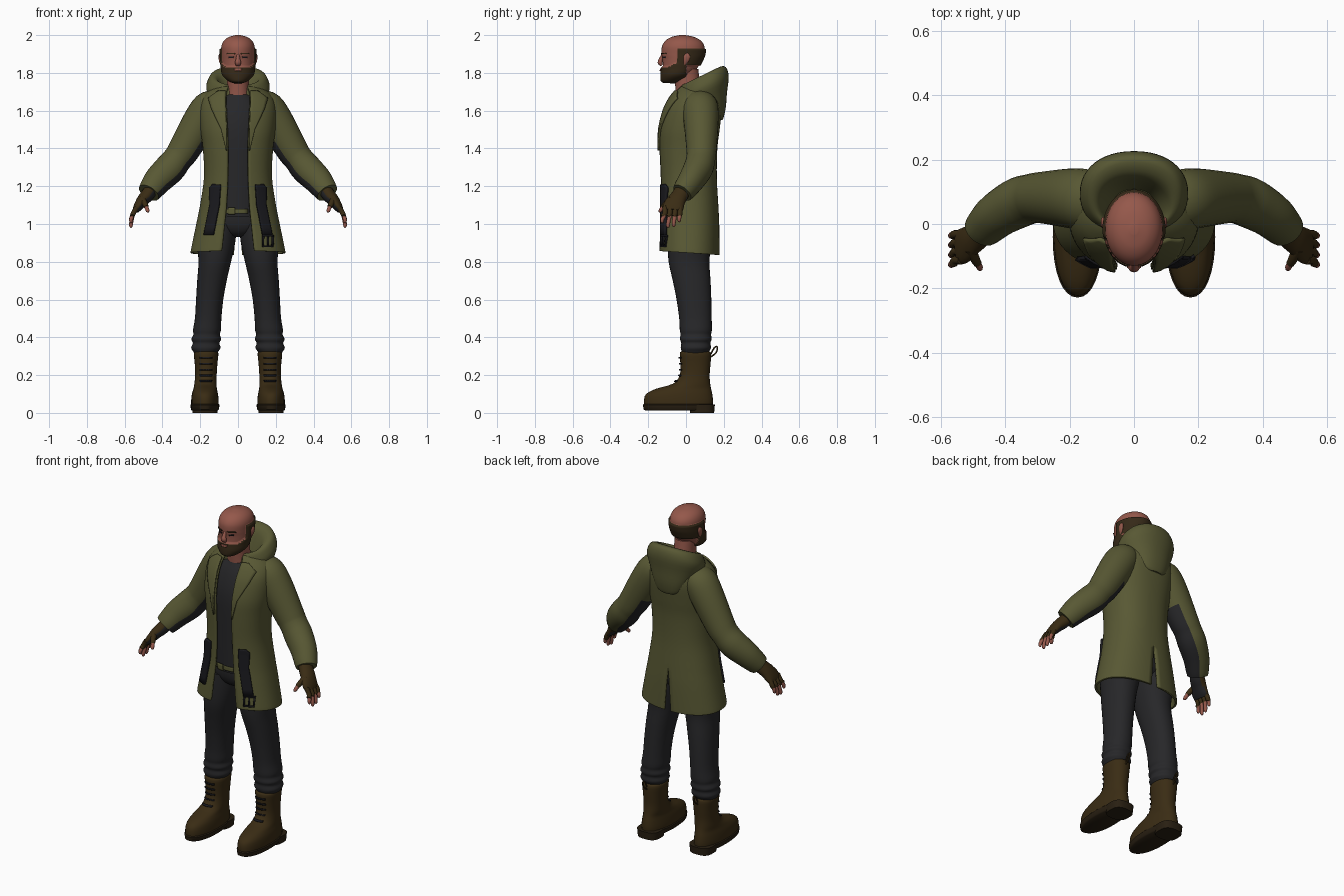
import bpy, bmesh, math
from mathutils import Vector
from mathutils.bvhtree import BVHTree


def material(name, col):
    m = bpy.data.materials.new(name)
    m.diffuse_color = (*col, 1)
    return m


SKIN = material("skin", (0.30, 0.098, 0.07))
GREEN = material("olive_cloth", (0.098, 0.098, 0.034))
BLACK = material("black_cloth", (0.020, 0.020, 0.022))
BROWN = material("brown_leather", (0.042, 0.025, 0.007))
HAIR = material("brown_hair", (0.036, 0.022, 0.009))
SOLE = material("dark_sole", (0.022, 0.014, 0.006))
DARK = material("dark_strap", (0.010, 0.010, 0.013))


def make(name, bm, mats, mirror=False, solid=0, rule=None, angle=50, fix=True):
    if fix:
        bmesh.ops.recalc_face_normals(bm, faces=bm.faces[:])
    bm.normal_update()
    if rule:
        for f in bm.faces:
            f.material_index = rule(f.calc_center_median(), f.normal)
    me = bpy.data.meshes.new(name)
    bm.to_mesh(me)
    bm.free()
    for m in mats:
        me.materials.append(m)
    me.shade_smooth()
    me.set_sharp_from_angle(angle=math.radians(angle))
    ob = bpy.data.objects.new(name, me)
    bpy.context.collection.objects.link(ob)
    if mirror:
        ob.modifiers.new("mirror", 'MIRROR')
    if solid:
        s = ob.modifiers.new("thickness", 'SOLIDIFY')
        s.thickness, s.offset = solid, 0
    return ob


def smooth_rows(rows, steps):
    """Catmull-Rom interpolation of rows of numbers."""
    out = []
    for i in range(len(rows) - 1):
        p = [rows[max(0, min(len(rows) - 1, i + k))] for k in (-1, 0, 1, 2)]
        for s in range(steps):
            t = s / steps
            out.append([0.5 * (2 * b + (c - a) * t + (2 * a - 5 * b + 4 * c - d) * t * t
                               + (3 * b - a - 3 * c + d) * t ** 3) for a, b, c, d in zip(*p)])
    return out + [list(rows[-1])]


def skin_rings(rings, closed=True):
    bm = bmesh.new()
    vs = [[bm.verts.new(p) for p in r] for r in rings]
    n = len(vs[0])
    for a, b in zip(vs, vs[1:]):
        for i in range(n if closed else n - 1):
            j = (i + 1) % n
            bm.faces.new((a[i], a[j], b[j], b[i]))
    if closed:
        bm.faces.new(vs[0])
        bm.faces.new(vs[-1])
    return bm


def power(v, e):
    return math.copysign(abs(v) ** e, v)


def loft(name, rows, mats, n=32, steps=3, e=0.92, **kw):
    """Stacked rings: z, centre x, centre y, radius x, radius y, tilt."""
    rings = []
    for z, cx, cy, rx, ry, k in smooth_rows([tuple(r) + (0,) * (6 - len(r)) for r in rows], steps):
        ring = []
        for i in range(n):
            a = math.tau * i / n
            dy = -ry * power(math.cos(a), e)
            ring.append((cx + rx * power(math.sin(a), e), cy + dy, z + k * dy))
        rings.append(ring)
    return make(name, skin_rings(rings), mats, **kw)


def tube(name, rows, mats, n=16, steps=3, mirror=True, **kw):
    """Swept path: x, y, z, radius along y, radius across."""
    pts = smooth_rows(rows, steps)
    rings = []
    for i, (x, y, z, ru, rv) in enumerate(pts):
        t = (Vector(pts[min(i + 1, len(pts) - 1)][:3]) - Vector(pts[max(i - 1, 0)][:3])).normalized()
        u = Vector((0, 1, 0.01))
        u = (u - t * u.dot(t)).normalized()
        v = t.cross(u)
        rings.append([Vector((x, y, z)) + u * ru * math.cos(a) + v * rv * math.sin(a)
                      for a in (math.tau * k / n for k in range(n))])
    return make(name, skin_rings(rings), mats, mirror=mirror, **kw)


def strip(name, base, rows, mats, off, thick=0.006, cols=6, steps=4, **kw):
    """Plate laid on the front of another part. Rows: z, x from, x to."""
    tree = BVHTree.FromPolygons([v.co for v in base.data.vertices],
                                [p.vertices[:] for p in base.data.polygons])
    rings = []
    for (z, a, b), (z2, a2, b2) in zip(rows, rows[1:]):
        for s in range(steps + 1):
            t = s / steps
            ring = []
            for i in range(cols + 1):
                x = (a + (a2 - a) * t) + (b + (b2 - b) * t - a - (a2 - a) * t) * i / cols
                o = Vector((x, -1, z + (z2 - z) * t))
                hit, nor, *_ = tree.ray_cast(o, Vector((0, 1, 0)))
                if hit is None:
                    hit, nor, *_ = tree.find_nearest(Vector((x, -0.12, o.z)))
                ring.append(hit + nor * (off if nor.y < 0 else -off))
            if s or not rings:
                rings.append(ring)
    return make(name, skin_rings(rings, False), mats, solid=thick, **kw)


# Head with beard and a band of hair
def hairy(c):
    band = c.y > -0.045 and 1.84 < c.z < 1.928
    beard = c.y < 0.0 and c.z < 1.832 + max(0, c.y + 0.09) * 0.5
    return band or beard


head = loft("head", [(1.75, 0, -.085, .02, .025), (1.76, 0, -.075, .045, .05), (1.79, 0, -.05, .075, .077),
                     (1.83, 0, -.03, .083, .093), (1.87, 0, -.02, .087, .104), (1.90, 0, -.017, .088, .112),
                     (1.94, 0, -.015, .088, .112), (1.97, 0, -.015, .075, .094), (1.99, 0, -.017, .049, .06),
                     (2.0, 0, -.018, .012, .014)], [SKIN, HAIR], n=72, steps=7, e=1,
            rule=lambda c, n: int(hairy(c)))
for v in head.data.vertices:
    if hairy(v.co):
        d = v.co - Vector((0, -0.02, 1.87))
        v.co += Vector((d.x, d.y, d.z * 0.3)).normalized() * 0.009
tube("nose", [(0, -.122, 1.9, .006, .008), (0, -.132, 1.875, .01, .011), (0, -.137, 1.855, .013, .017),
              (0, -.128, 1.84, .008, .012)], [SKIN], mirror=False)
tube("ear", [(.088, -.008, 1.845, .006, .005), (.094, 0, 1.865, .015, .007), (.096, .005, 1.89, .017, .007),
             (.092, .005, 1.903, .007, .004)], [SKIN])
strip("eye", head, [(1.887, .022, .05), (1.879, .024, .048)], [DARK], .001, .003, mirror=True)
strip("eyebrow", head, [(1.905, .015, .056), (1.899, .014, .058)], [HAIR], .002, .005, mirror=True)
strip("lips", head, [(1.822, -.02, .02), (1.81, -.016, .016)], [SKIN], .003, .006)
loft("neck", [(1.64, 0, .02, .07, .07), (1.72, 0, .01, .058, .066), (1.82, 0, 0, .06, .065)], [SKIN])

# Shirt, belt and trousers
shirt = loft("shirt", [(1.04, 0, .02, .14, .13), (1.3, 0, .01, .145, .125), (1.5, 0, .015, .155, .13),
                       (1.62, 0, .03, .13, .115), (1.675, 0, .025, .085, .082), (1.69, 0, .02, .06, .07)], [BLACK])
strip("belt", shirt, [(1.08, -.075, .05), (1.055, -.075, .05)], [GREEN], .006)
strip("belt_buckle", shirt, [(1.088, -.05, -.015), (1.05, -.05, -.015)], [GREEN], .012)
loft("hips", [(.93, 0, .02, .03, .05), (.95, 0, .02, .10, .09), (1.0, 0, .02, .17, .115),
              (1.08, 0, .02, .155, .12)], [BLACK])
loft("trouser_leg", [(1.0, .10, .02, .095, .115), (.9, .115, .018, .1, .115), (.8, .123, .016, .086, .108),
                     (.7, .138, .03, .078, .1), (.6, .15, .042, .072, .092), (.5, .158, .05, .07, .086),
                     (.44, .164, .052, .074, .085), (.415, .166, .052, .07, .081), (.39, .168, .052, .079, .084),
                     (.37, .169, .052, .07, .077), (.345, .17, .052, .078, .08), (.325, .171, .05, .066, .072),
                     (.3, .172, .05, .05, .06)], [BLACK], mirror=True)

# Boots with soles, laces and pull loop
boot = loft("boot", [(.02, .175, -.04, .07, .178), (.06, .175, -.04, .073, .183), (.1, .175, -.036, .069, .175),
                     (.128, .174, -.012, .062, .145), (.155, .172, .03, .059, .098), (.2, .17, .046, .057, .079),
                     (.26, .169, .05, .06, .08), (.315, .169, .05, .065, .083), (.325, .169, .05, .055, .073)],
            [BROWN], mirror=True)
loft("sole", [(.012, .175, -.04, .068, .172), (.018, .175, -.04, .074, .184), (.042, .175, -.04, .077, .188),
              (.047, .175, -.04, .072, .183)], [SOLE], steps=1, mirror=True)
loft("heel", [(0, .175, .085, .066, .064), (.045, .175, .085, .07, .068)], [SOLE], steps=1, e=.7, mirror=True)
for i in range(5):
    z = .165 + i * .032
    strip("lace_%d" % i, boot, [(z + .004, .14, .2), (z - .004, .14, .2)], [DARK], .005, steps=1, mirror=True)
tube("boot_loop", [(.17, .125, .3, .004, .004), (.17, .15, .345, .004, .004), (.17, .165, .35, .004, .004),
                   (.17, .16, .32, .004, .004), (.17, .13, .295, .004, .004)], [BROWN], n=8)

# Coat body: half shell, open in front, with a vent at the back
# Rows: z, half width, front y, back y, half opening, half vent, tilt
coat_rows = [(.848, .245, -.14, .172, .088, .022, -.07), (.87, .242, -.14, .172, .083, .02, -.05),
             (1.0, .215, -.135, .17, .07, .01, 0), (1.1, .195, -.13, .165, .06, 0, 0),
             (1.25, .174, -.132, .157, .053, 0, 0), (1.4, .18, -.138, .16, .052, 0, 0),
             (1.5, .193, -.136, .172, .055, 0, 0), (1.6, .198, -.112, .183, .06, 0, 0),
             (1.66, .185, -.082, .178, .062, 0, 0), (1.7, .15, -.052, .16, .06, 0, 0),
             (1.725, .105, -.03, .135, .05, 0, 0)]
rings = []
for z, rx, yf, yb, gap, vent, k in smooth_rows(coat_rows, 4):
    e = 0.87
    a0, a1 = (math.asin((max(0, g) / rx) ** (1 / e)) for g in (gap, vent))
    ring = []
    for i in range(33):
        a = a0 + (math.pi - a1 - a0) * i / 32
        y = (yf + yb) / 2 - (yb - yf) / 2 * power(math.cos(a), e)
        ring.append((0 if i == 32 and vent <= .0005 else rx * abs(math.sin(a)) ** e, y, z + k * y))
    rings.append(ring)
coat = make("coat_body", skin_rings(rings, False), [GREEN], mirror=True, solid=.012)

# Lapels, pocket straps and hanging buckle
strip("lapel", coat, [(1.695, .064, .10), (1.66, .064, .15), (1.6, .062, .132), (1.5, .058, .085),
                      (1.39, .055, .06)], [GREEN], .012, .01, mirror=True)
strip("pocket_strap", coat, [(1.21, .088, .125), (1.19, .088, .14), (1.1, .094, .14), (.94, .125, .172)],
      [DARK], .014, .014, mirror=True)
for i, (z0, z1, xa, xb) in enumerate([(.94, .932, .125, .18), (.885, .877, .125, .18), (.932, .885, .125, .133),
                                      (.932, .885, .15, .157), (.932, .885, .172, .18)]):
    strip("buckle_bar_%d" % i, coat, [(z0, xa, xb), (z1, xa, xb)], [DARK], .012, .009, steps=2)

# Hood lying around the neck and down the back
loft("hood", [(1.55, 0, .175, .045, .018, 0), (1.565, 0, .165, .075, .035, .05), (1.61, 0, .143, .108, .068, .15),
              (1.66, 0, .105, .145, .112, .33), (1.72, 0, .095, .168, .131, .42), (1.765, 0, .09, .156, .126, .46),
              (1.783, 0, .082, .138, .11, .48), (1.772, 0, .065, .112, .086, .48), (1.72, 0, .05, .085, .075, .4),
              (1.68, 0, .04, .072, .068, .2)], [GREEN], n=48, mirror=False)

# Sleeves, dark along the inside of the forearm
inner = Vector((-.75, 0, -.65))
tube("sleeve", [(.11, .07, 1.64, .085, .07), (.15, .075, 1.615, .095, .092), (.2, .08, 1.54, .092, .094),
                (.285, .082, 1.395, .08, .084), (.32, .078, 1.345, .077, .078), (.36, .065, 1.295, .078, .082),
                (.42, .03, 1.235, .07, .076), (.458, -.005, 1.185, .062, .066), (.472, -.02, 1.165, .056, .06)],
     [GREEN, BLACK], n=28, steps=4,
     rule=lambda c, n: int(c.z < 1.42 and n.dot(inner) > .62))

# Fingerless gloves and fingers
palm = Vector((-.9, 0, -.4))
tube("glove", [(.445, .0, 1.205, .04, .035), (.478, -.03, 1.155, .044, .036), (.505, -.05, 1.125, .048, .032),
               (.53, -.068, 1.09, .056, .024), (.543, -.072, 1.07, .05, .017)], [BROWN, BLACK], n=20,
     rule=lambda c, n: int(n.dot(palm) > .5))
for i, (y, tip) in enumerate([(-.112, 1.005), (-.085, .98), (-.058, .985), (-.032, 1.01)]):
    y2 = y * 1.12
    tube("glove_finger_%d" % i, [(.535, y, 1.09, .014, .014), (.555, y, 1.055, .0135, .0135),
                                 (.56, y2, 1.04, .0125, .0125)], [BROWN], n=10)
    tube("finger_%d" % i, [(.557, y, 1.05, .011, .011), (.566, y2, tip + .02, .0105, .0105),
                           (.566, y2, tip + .005, .008, .008), (.565, y2, tip, .003, .003)], [SKIN], n=10)
tube("glove_thumb", [(.508, -.075, 1.135, .02, .018), (.492, -.11, 1.105, .015, .015),
                     (.485, -.122, 1.09, .013, .013)], [BROWN], n=10)
tube("thumb", [(.487, -.118, 1.095, .011, .011), (.478, -.136, 1.07, .01, .01), (.476, -.14, 1.062, .004, .004)],
     [SKIN], n=10)
